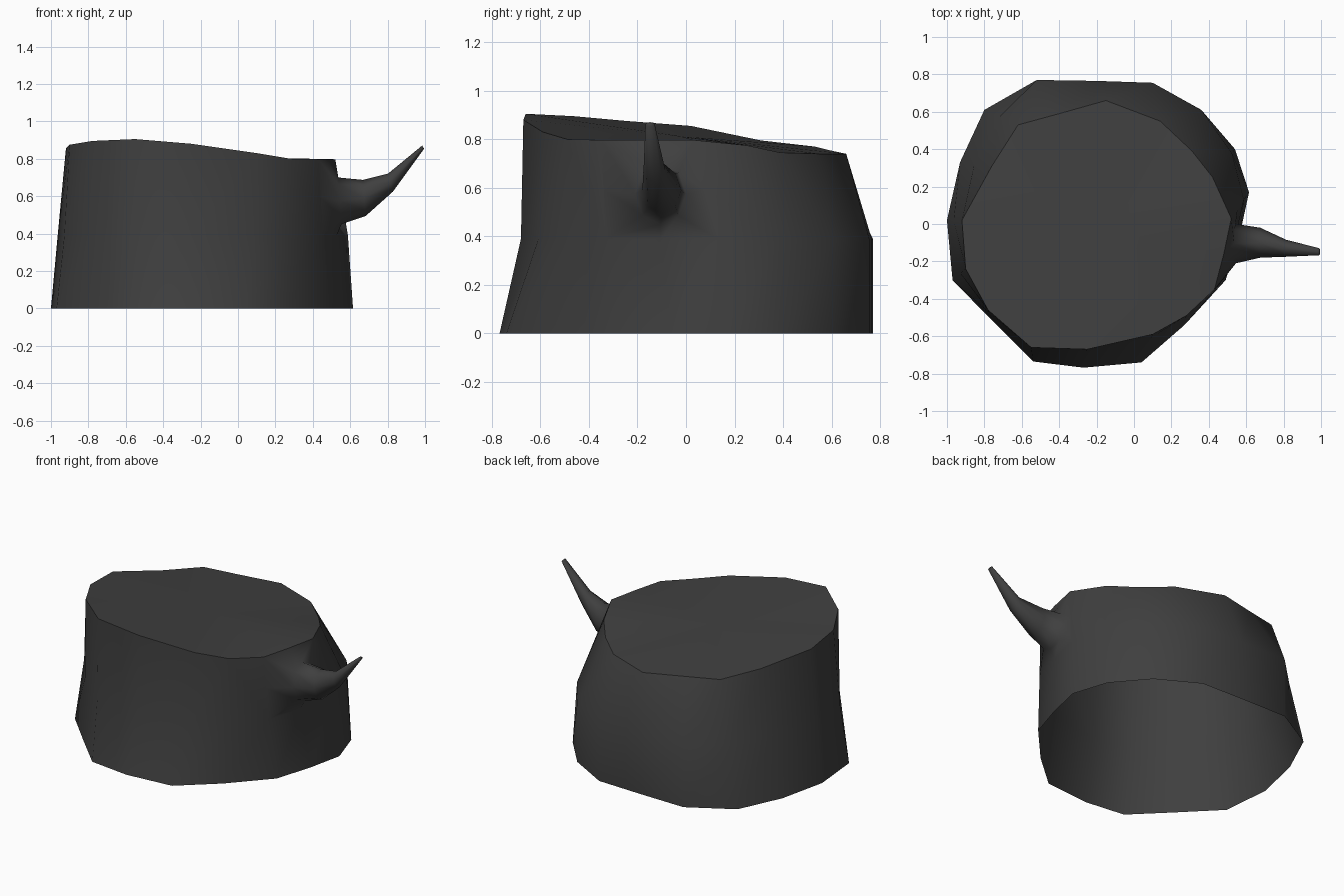
import bpy, bmesh
from math import cos, sin, pi, radians
from mathutils import Vector

cube = bpy.data.objects.get("Cube")
if cube:
    bpy.data.objects.remove(cube)

# Charcoal material
mat = bpy.data.materials.new("charcoal")
mat.use_nodes = True
color = (0.05, 0.05, 0.05, 1)
mat.diffuse_color = color
mat.node_tree.nodes["Principled BSDF"].inputs["Base Color"].default_value = color

# Irregular ground outline and slanted cut outline of the stump
base = [(-1, .02), (-.93, .33), (-.8, .61), (-.52, .77), (-.2, .765), (.1, .755),
        (.36, .61), (.54, .4), (.615, .17), (.565, -.06), (.49, -.3), (.27, -.54),
        (.04, -.74), (-.27, -.768), (-.54, -.735), (-.76, -.515), (-.97, -.3)]
cut = [(-.92, .02, .855), (-.76, .31, .795), (-.62, .53, .77), (-.4, .59, .755),
       (-.15, .66, .74), (.14, .55, .74), (.31, .39, .745), (.42, .25, .775),
       (.52, .03, .797), (.48, -.16, .797), (.43, -.35, .797), (.28, -.49, .8),
       (.1, -.59, .83), (-.25, -.67, .88), (-.55, -.66, .905), (-.78, -.46, .895),
       (-.9, -.24, .875)]
n = len(base)
bm = bmesh.new()
bottom = [bm.verts.new((x, y, 0)) for x, y in base]
top = [bm.verts.new(p) for p in cut]

# Waist follows the cut at the front, the ground outline at the back,
# and tapers straight on the right-hand flank
waist = []
for b, t in zip(bottom, top):
    least = .45 if b.co.x < -.7 else 0
    f = min(1, max(least, .4 - .65 * b.co.y))
    p = b.co.lerp(t.co, f)
    waist.append(bm.verts.new((p.x, p.y, .39)))

# Bark walls, open underneath, with a gap where the branch grows out
FIRST, LAST = 8, 10
side = {i: bm.verts.new(waist[i].co.lerp(top[i].co, .5)) for i in (FIRST, LAST)}
for i in range(n):
    j = (i + 1) % n
    bm.faces.new((bottom[j], bottom[i], waist[i], waist[j]))
    if FIRST <= i < LAST:
        continue
    loop = [waist[j], waist[i]]
    if i in side:
        loop.append(side[i])
    loop += [top[i], top[j]]
    if j in side:
        loop.append(side[j])
    bm.faces.new(loop)

# Cut surface: a shallow fan with a crisp rim
heart = bm.verts.new((-.2, -.02, .812))
cap = [bm.faces.new((top[(i + 1) % n], top[i], heart)) for i in range(n)]
for i in range(n):
    bm.edges.get((top[i], top[(i + 1) % n])).smooth = False

# Branch: rings start at the gap and curve up to a narrow tip
hole = [side[FIRST], top[FIRST], top[FIRST + 1], top[LAST],
        side[LAST], waist[LAST], waist[FIRST + 1], waist[FIRST]]
# centre x, y, z, half width, half height, lean in degrees
stations = [(.545, -.105, .575, .105, .125, 4), (.675, -.1, .59, .08, .097, 4),
            (.815, -.13, .672, .045, .05, 15), (.99, -.148, .862, .019, .01, 30)]
previous = hole
for x, y, z, w, h, lean in stations:
    up = Vector((-sin(radians(lean)), 0, cos(radians(lean))))
    ring = []
    for k in range(8):
        a = k * pi / 4
        ring.append(bm.verts.new(Vector((x, y + w * cos(a), z)) + up * h * sin(a)))
    for k in range(8):
        m = (k + 1) % 8
        bm.faces.new((previous[k], previous[m], ring[m], ring[k]))
    previous = ring
bm.faces.new(previous)

bmesh.ops.recalc_face_normals(bm, faces=bm.faces)
cap[0].normal_update()
if cap[0].normal.z < 0:
    bmesh.ops.reverse_faces(bm, faces=bm.faces)
for f in bm.faces:
    f.smooth = True

mesh = bpy.data.meshes.new("tree_stump")
bm.to_mesh(mesh)
bm.free()
mesh.materials.append(mat)
stump = bpy.data.objects.new("tree_stump", mesh)
bpy.context.collection.objects.link(stump)
